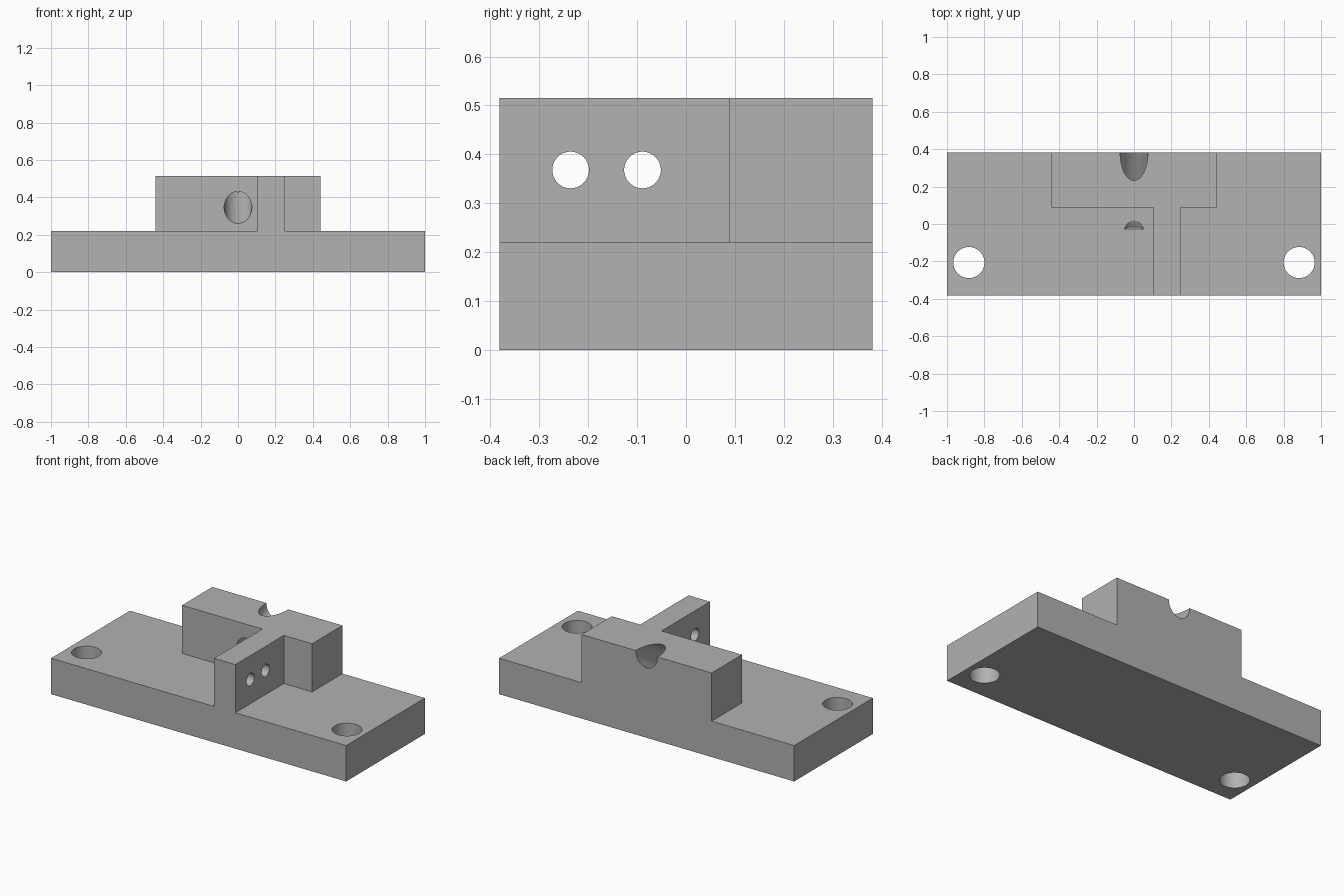
import bpy, bmesh, math
from mathutils import Vector

default = bpy.data.objects.get("Cube")
if default:
    bpy.data.objects.remove(default, do_unlink=True)

HALF_Y, BASE_H, TOP = 0.381, 0.22, 0.515
BLOCK_Y, BLOCK_X = 0.088, 0.441
RIB = (0.104, 0.249)

grey = bpy.data.materials.new("plain grey")
grey.use_nodes = True
colour = (0.445, 0.445, 0.445, 1)
grey.diffuse_color = colour
grey.node_tree.nodes["Principled BSDF"].inputs["Base Color"].default_value = colour


def prism(name, outline, z0, z1):
    """Extrude a flat outline upwards into a solid."""
    bm = bmesh.new()
    face = bm.faces.new([bm.verts.new((x, y, z0)) for x, y in outline])
    top = bmesh.ops.extrude_face_region(bm, geom=[face])["geom"]
    bmesh.ops.translate(bm, vec=(0, 0, z1 - z0),
                        verts=[v for v in top if isinstance(v, bmesh.types.BMVert)])
    bmesh.ops.recalc_face_normals(bm, faces=bm.faces)
    mesh = bpy.data.meshes.new(name)
    bm.to_mesh(mesh)
    bm.free()
    obj = bpy.data.objects.new(name, mesh)
    bpy.context.collection.objects.link(obj)
    mesh.materials.append(grey)
    return obj


def drill(name, centre, direction, radius, length):
    """Make a hidden round cutter along a direction."""
    bpy.ops.mesh.primitive_cylinder_add(vertices=64, radius=radius, depth=length, location=centre)
    obj = bpy.context.object
    obj.name = name
    obj.rotation_euler = Vector(direction).to_track_quat("Z", "Y").to_euler()
    obj.data.materials.append(grey)
    return obj


def combine(target, tool, operation):
    """Apply a boolean and discard the tool."""
    bpy.context.view_layer.update()
    mod = target.modifiers.new(operation.title(), "BOOLEAN")
    mod.object, mod.operation, mod.solver = tool, operation, "EXACT"
    bpy.context.view_layer.objects.active = target
    bpy.ops.object.modifier_apply(modifier=mod.name)
    bpy.data.objects.remove(tool, do_unlink=True)


# Base plate
bracket = prism("mounting_bracket",
                [(-1, -HALF_Y), (1, -HALF_Y), (1, HALF_Y), (-1, HALF_Y)], 0, BASE_H)

# Rear block and off-centre rib, as one T-shaped outline
upright = prism("upright", [
    (-BLOCK_X, HALF_Y), (-BLOCK_X, BLOCK_Y), (RIB[0], BLOCK_Y), (RIB[0], -HALF_Y),
    (RIB[1], -HALF_Y), (RIB[1], BLOCK_Y), (BLOCK_X, BLOCK_Y), (BLOCK_X, HALF_Y)],
    BASE_H, TOP)
combine(bracket, upright, "UNION")

# Mounting holes through the plate
for side in (-1, 1):
    combine(bracket, drill("mounting_hole", (side * 0.883, -0.206, BASE_H / 2),
                           (0, 0, 1), 0.083, 1), "DIFFERENCE")

# Two cross holes through the rib
for y in (-0.236, -0.089):
    combine(bracket, drill("cross_hole", (sum(RIB) / 2, y, 0.368),
                           (1, 0, 0), 0.0375, 0.4), "DIFFERENCE")

# Sloping bore, rising to the top rear edge of the block
tilt = math.radians(30)
combine(bracket, drill("sloping_bore", (0, HALF_Y, TOP),
                       (0, math.cos(tilt), math.sin(tilt)), 0.074, 1), "DIFFERENCE")

# Merge coplanar faces and keep the bores smooth
bm = bmesh.new()
bm.from_mesh(bracket.data)
bmesh.ops.remove_doubles(bm, verts=bm.verts, dist=0.0001)
bmesh.ops.dissolve_limit(bm, angle_limit=math.radians(0.5), verts=bm.verts, edges=bm.edges)
bm.to_mesh(bracket.data)
bm.free()
bpy.ops.object.select_all(action="DESELECT")
bracket.select_set(True)
bpy.context.view_layer.objects.active = bracket
bpy.ops.object.shade_smooth_by_angle(angle=math.radians(30))
